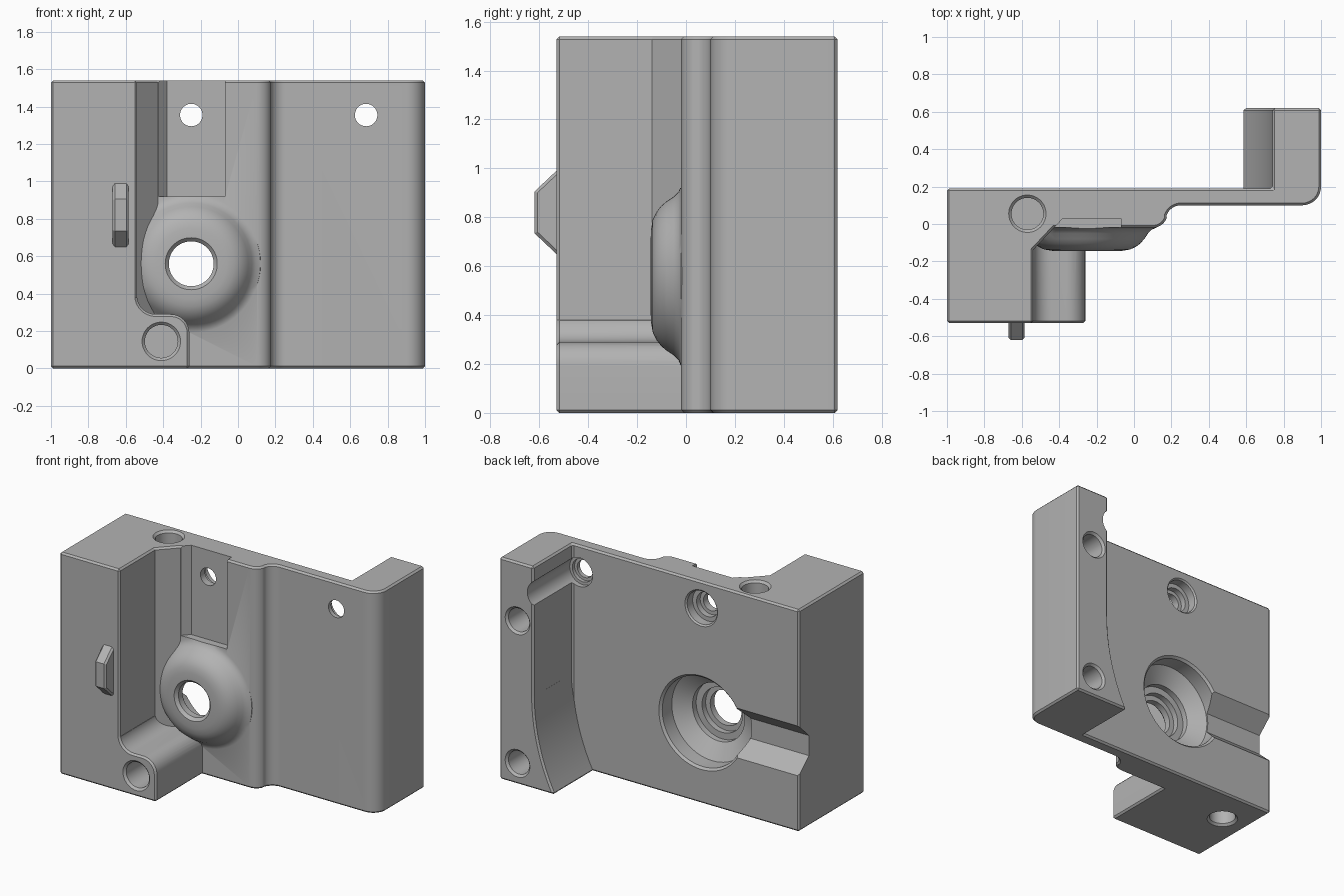
import bpy
import bmesh
from math import sin, cos, radians, sqrt

cube = bpy.data.objects.get("Cube")
if cube:
    bpy.data.objects.remove(cube, do_unlink=True)

grey = bpy.data.materials.new("plain_grey")
grey.use_nodes = True
grey.diffuse_color = (0.45, 0.45, 0.45, 1)
grey.node_tree.nodes["Principled BSDF"].inputs["Base Color"].default_value = (0.45, 0.45, 0.45, 1)


def place(axis, a, b, t):
    """Put a 2D point (a, b) at distance t along the given axis."""
    return {"x": (t, a, b), "y": (a, t, b), "z": (a, b, t)}[axis]


def arc(cx, cy, r, start, end, n=8):
    angles = [radians(start + (end - start) * i / n) for i in range(n + 1)]
    return [(cx + r * cos(a), cy + r * sin(a)) for a in angles]


def skin(name, rings):
    """Join equal rings of points into a closed solid."""
    bm = bmesh.new()
    loops = [[bm.verts.new(p) for p in ring] for ring in rings]
    n = len(loops[0])
    for low, high in zip(loops, loops[1:]):
        for i in range(n):
            j = (i + 1) % n
            bm.faces.new((low[i], low[j], high[j], high[i]))
    bm.faces.new(loops[0])
    bm.faces.new(loops[-1])
    bmesh.ops.recalc_face_normals(bm, faces=bm.faces)
    mesh = bpy.data.meshes.new(name)
    bm.to_mesh(mesh)
    bm.free()
    mesh.materials.append(grey)
    obj = bpy.data.objects.new(name, mesh)
    bpy.context.collection.objects.link(obj)
    return obj


def apply(obj, mod):
    bpy.ops.object.select_all(action="DESELECT")
    obj.select_set(True)
    bpy.context.view_layer.objects.active = obj
    bpy.ops.object.modifier_apply(modifier=mod.name)


def prism(name, axis, points, lo, hi, chamfer=0.0):
    obj = skin(name, [[place(axis, a, b, t) for a, b in points] for t in (lo, hi)])
    if chamfer:
        mod = obj.modifiers.new("chamfer", "BEVEL")
        mod.width = chamfer
        mod.segments = 1
        mod.limit_method = "ANGLE"
        mod.angle_limit = radians(50)
        mod.use_clamp_overlap = False
        apply(obj, mod)
    return obj


def lathe(name, axis, centre, profile, n=48):
    """Turn (radius, position) pairs about a line parallel to the axis."""
    circle = arc(0, 0, 1, 0, 360, n)[:-1]
    return skin(name, [[place(axis, centre[0] + r * a, centre[1] + r * b, t) for a, b in circle]
                       for r, t in profile])


def combine(target, other, operation):
    mod = target.modifiers.new("combine", "BOOLEAN")
    mod.operation = operation
    mod.solver = "EXACT"
    mod.object = other
    apply(target, mod)
    bpy.data.objects.remove(other, do_unlink=True)


def blind_hole(axis, centre, r, face, inward, depth=0.3):
    """Chamfered drill hole starting at a face."""
    steps = [(r + 0.015, -0.05), (r + 0.015, 0), (r, 0.015), (r, depth)]
    return lathe("drill", axis, centre, [(q, face + inward * t) for q, t in steps])


TOP = 1.54
FRONT, BACK, REAR = -0.53, 0.19, 0.62
BORE = (-0.25, 0.56)

# Main body: thick block, stepped plate and rear leg
outline = [(-1, BACK), (-1, FRONT), (-0.54, FRONT), (-0.54, -0.14), (-0.427, -0.02)]
outline += arc(0.1, 0.06, 0.08, -90, -20) + arc(0.25, 0.02, 0.08, 160, 90)
outline += arc(0.9, 0.2, 0.1, -90, 0)
outline += [(1, REAR), (0.74, REAR), (0.74, BACK)]
body = prism("bracket_body", "z", outline, 0, TOP, 0.012)

# Flared foot of the rear leg
flare_h, flare_w = 0.65, 0.16
R = (flare_h ** 2 + flare_w ** 2) / (2 * flare_w)
flare = [(0.85, 0)]
for i in range(13):
    z = flare_h * i / 12
    flare.append((0.74 - R + sqrt(R * R - (flare_h - z) ** 2), z))
flare = [(0.85, 0)] + [(0.74 - (0.74 - x), z) for x, z in flare[1:]] + [(0.85, flare_h)]
combine(body, prism("leg_flare", "y", flare, 0.15, REAR, 0.012), "UNION")

# Bell shaped boss around the main bore
bell = [(0.33, 0.1), (0.38, 0.0), (0.37, -0.02), (0.345, -0.03), (0.325, -0.05), (0.305, -0.08),
        (0.285, -0.103), (0.26, -0.122), (0.23, -0.136), (0.19, -0.143), (0.14, -0.145)]
combine(body, lathe("boss", "y", BORE, bell, 64), "UNION")

# Low front shelf with a filleted inner corner
shelf = arc(-0.44, 0.39, 0.1, 180, 270) + arc(-0.36, 0.19, 0.1, 90, 0)
shelf += [(-0.26, 0), (-0.6, 0), (-0.6, 0.39)]
combine(body, prism("shelf", "y", shelf, FRONT, 0.05, 0.012), "UNION")

# Shallow recess in the upper front
recess = [(-0.38, 0.03), (-0.07, 0.03), (-0.07, -0.12), (-0.425, -0.12), (-0.425, -0.018)]
combine(body, prism("recess", "z", recess, 0.92, TOP + 0.1), "DIFFERENCE")

# Stepped main bore
bore = [(0.325, 0.25), (0.325, BACK), (0.31, 0.175), (0.31, 0.07), (0.2, 0.0), (0.2, -0.04),
        (0.155, -0.04), (0.155, -0.08), (0.12, -0.08), (0.12, -0.125), (0.14, -0.146), (0.14, -0.2)]
combine(body, lathe("bore", "y", BORE, bore, 64), "DIFFERENCE")

# Flared channel from the bore to the side
channel = [(0.25, 0.33), (BACK, 0.39), (0.08, 0.49), (0.08, 0.63), (BACK, 0.735), (0.25, 0.79)]
combine(body, prism("channel", "x", channel, -1.1, BORE[0] - 0.2), "DIFFERENCE")

# Counterbored screw holes, the outer one grooving the leg
inner_screw = [(0.125, 0.25), (0.125, BACK), (0.115, 0.18), (0.115, 0.12), (0.085, 0.12),
               (0.085, 0.08), (0.06, 0.08), (0.06, -0.1)]
outer_screw = [(0.1, 0.7), (0.1, 0.155), (0.08, 0.155), (0.08, 0.13), (0.06, 0.13), (0.06, 0)]
for x, steps in ((-0.25, inner_screw), (0.685, outer_screw)):
    combine(body, lathe("screw_hole", "y", (x, 1.355), steps), "DIFFERENCE")

# Blind holes in the top, bottom, shelf front and leg end
for drill in (("z", (-0.57, 0.055), 0.085, TOP, -1),
              ("z", (-0.81, -0.07), 0.085, 0, 1),
              ("y", (-0.41, 0.145), 0.088, FRONT, 1),
              ("y", (0.86, 0.145), 0.08, REAR, -1),
              ("y", (0.86, 1.135), 0.08, REAR, -1)):
    combine(body, blind_hole(*drill), "DIFFERENCE")

# Small tapered tab on the block front
tab_shape = [(FRONT + 0.03, 0.65), (FRONT, 0.65), (-0.62, 0.735), (-0.62, 0.905),
             (FRONT, 0.99), (FRONT + 0.03, 0.99)]
tab = prism("front_tab", "x", tab_shape, -0.67, -0.585, 0.012)

# Smooth the round surfaces and keep the edges crisp
for obj in (body, tab):
    bpy.ops.object.select_all(action="DESELECT")
    obj.select_set(True)
    bpy.context.view_layer.objects.active = obj
    bpy.ops.object.shade_smooth_by_angle(angle=radians(30))
